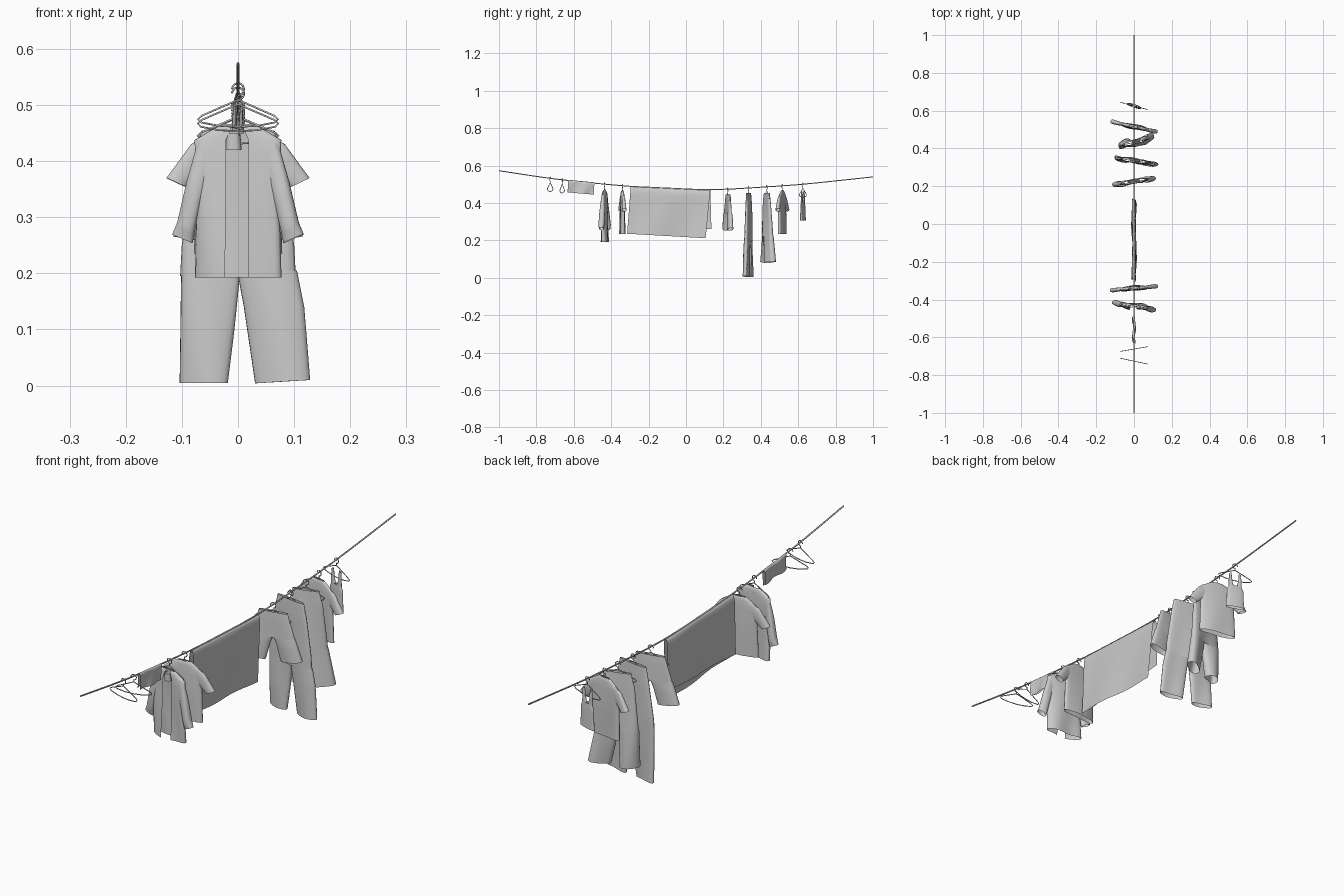
import bpy, math
from mathutils import Vector, Matrix

if "Cube" in bpy.data.objects:
    bpy.data.objects.remove(bpy.data.objects["Cube"])

grey = bpy.data.materials.new("plain_grey")
grey.use_nodes = True
grey.diffuse_color = (0.6, 0.6, 0.6, 1)
grey.node_tree.nodes["Principled BSDF"].inputs["Base Color"].default_value = (0.6, 0.6, 0.6, 1)

LINE = [(-1, .573), (-.7, .527), (-.3, .488), (.13, .468), (.6, .497), (1, .54)]


def line_z(y):
    for (a, za), (b, zb) in zip(LINE, LINE[1:]):
        if y <= b:
            return za + (zb - za) * (y - a) / (b - a)


def placed(y, yaw):
    return Matrix.Translation((0, y, 0)) @ Matrix.Rotation(yaw, 4, 'Z')


def make(name, verts, faces, matrix=None):
    mesh = bpy.data.meshes.new(name)
    mesh.from_pydata(verts, [], faces)
    mesh.materials.append(grey)
    obj = bpy.data.objects.new(name, mesh)
    bpy.context.collection.objects.link(obj)
    if matrix:
        obj.matrix_world = matrix
    for p in mesh.polygons:
        p.use_smooth = True
    return obj


def wire(name, paths, radius, matrix=None):
    """Round wires that follow smooth or straight paths."""
    curve = bpy.data.curves.new(name, 'CURVE')
    curve.dimensions = '3D'
    curve.bevel_depth = radius
    curve.bevel_resolution = 1
    curve.materials.append(grey)
    for pts, closed in paths:
        s = curve.splines.new('POLY')
        s.points.add(len(pts) - 1)
        for p, co in zip(s.points, pts):
            p.co = (*co, 1)
        s.use_cyclic_u = closed
    obj = bpy.data.objects.new(name, curve)
    bpy.context.collection.objects.link(obj)
    if matrix:
        obj.matrix_world = matrix
    return obj


def hanger(name, y, yaw):
    z = line_z(y)
    right = [(.010, 0, -.026), (.066, 0, -.050), (.073, 0, -.056), (.067, 0, -.062), (.035, 0, -.068)]
    loop = [(0, 0, -.022)] + right + [(0, 0, -.070)] + [(-a, b, c) for a, b, c in reversed(right)]
    hook = [(0, 0, -.022), (0, 0, -.013)]
    for i in range(10):
        a = math.radians(-75 + i * 28)
        hook.append((.011 * math.cos(a), 0, -.003 + .011 * math.sin(a)))
    wire(name, [(loop, True), (hook, False)], .0018, Matrix.Translation((0, 0, z)) @ placed(y, yaw))


def tube(name, rows, y, yaw, wave=.003, gap=(), steps=4, n=24):
    """Flattened cloth tube; each row is x, z of both edges, then depth."""
    verts, faces = [], []
    fine = []
    for a, b in zip(rows, rows[1:]):
        fine += [[p + (q - p) * k / steps for p, q in zip(a, b)] for k in range(steps)]
    fine.append(list(rows[-1]))
    for x1, z1, x2, z2, d in fine:
        for i in range(n):
            t = math.tau * i / n
            u = .5 - .5 * math.cos(t)
            s = math.sin(t)
            x, z = x1 + (x2 - x1) * u, z1 + (z2 - z1) * u
            drop = max(0, .46 - z) / .25
            bend = wave * drop * math.sin(x * 45 + z * 9 + y * 20)
            verts.append((x, math.copysign(abs(s) ** .7, s) * d + bend, z))
    for r in range(len(fine) - 1):
        for i in range(n):
            if i in gap:
                continue
            j = (i + 1) % n
            faces.append((r * n + i, r * n + j, r * n + n + j, r * n + n + i))
    return make(name, verts, faces, placed(y, yaw))


def level(x, z, d, cx=0):
    return (cx - x, z, cx + x, z, d)


def mirrored(rows, s):
    return [(s * a, b, s * c, d, e) for a, b, c, d, e in rows]


SIDES = (("left", 1), ("right", -1))


def tee(name, y, yaw):
    tube(name + "_body", [level(.027, .466, .005), level(.042, .457, .008), level(.078, .434, .010),
                          level(.075, .36, .013), level(.079, .235, .014)], y, yaw)
    sleeve = [(.055, .385, .060, .445, .008), (.074, .372, .084, .430, .010), (.094, .354, .128, .370, .012)]
    for side, s in SIDES:
        tube(f"{name}_{side}_sleeve", mirrored(sleeve, s), y, yaw)


def legged(name, y, yaw, hips, legs, wave=.003):
    tube(name + "_hips", hips, y, yaw, wave)
    for (side, s), rows in zip(SIDES, legs):
        tube(f"{name}_{side}_leg", mirrored(rows, s), y, yaw, wave)


def draped(name, y0, y1, sides, spread, seed):
    """Cloth folded over the line; sides give bottom heights and y shifts."""
    nu, nv = 20, 10
    verts, faces = [], []
    for i in range(nu + 1):
        u = i / nu
        y = y0 + (y1 - y0) * u
        top = line_z(y) + .004
        for k in range(-nv, nv + 1):
            za, zb, sa, sb = sides[k > 0]
            t = abs(k) / nv
            f = t ** 1.3
            low = za + (zb - za) * u
            x = math.copysign(spread * min(1, t * 5) ** .5, k) if k else 0
            x += .005 * t * math.sin(u * 9 + seed + t * 2)
            verts.append((x, y + (sa + (sb - sa) * u) * f, top + (low - top) * f))
    w = 2 * nv + 1
    for i in range(nu):
        for k in range(w - 1):
            faces.append((i * w + k, i * w + k + 1, i * w + w + k + 1, i * w + w + k))
    return make(name, verts, faces)


# Clothes line
pts = []
for i in range(41):
    y = -1 + i / 20
    lo, hi = max(-1, y - .12), min(1, y + .12)
    h = min(y - lo, hi - y)
    pts.append((0, y, (line_z(y - h) + 2 * line_z(y) + line_z(y + h)) / 4))
wire("clothes_line", [(pts, False)], .003)

# Hangers, two of them empty
for i, (y, yaw) in enumerate([(-.726, -.21), (-.662, .17), (-.435, -.14), (-.34, .08), (.223, .17),
                              (.335, -.15), (.432, .22), (.515, -.22), (.625, -.26)]):
    hanger(f"hanger_{i + 1}", y, yaw)

# Draped cloths
draped("hand_towel", -.63, -.49, ((.462, .452, .0, -.003), (.457, .445, -.003, -.002)), .006, 1)
draped("bed_sheet", -.295, .13, ((.25, .262, .0, .006), (.236, .212, -.02, -.025)), .010, 3)

# Open jacket
tube("jacket_body", [level(.028, .466, .006), level(.042, .459, .010), level(.078, .438, .012),
                     level(.075, .33, .016), level(.078, .193, .018)], -.435, -.14, .006, gap=(17, 18))
arm = [(.050, .375, .070, .442, .010), (.066, .325, .092, .365, .015),
       (.078, .275, .110, .290, .016), (.082, .254, .119, .270, .012)]
for side, s in SIDES:
    tube(f"jacket_{side}_sleeve", mirrored(arm, s), -.435, -.14, .006)
tube("jacket_collar", [level(.012, .450, .012, -.008), level(.014, .42, .012, -.008)], -.435, -.14)

# Short-sleeved shirts
tee("front_shirt", -.34, .08)
tee("rear_shirt", .515, -.22)

# Shorts
short_leg = [(-.002, .350, .088, .350, .013), (.012, .320, .099, .320, .015), (.030, .252, .117, .266, .016)]
legged("shorts", .225, .17, [level(.058, .447, .008), level(.066, .42, .010), level(.089, .345, .013)],
       [short_leg, short_leg])

# Trousers
legged("long_trousers", .335, -.15,
       [level(.066, .455, .007), level(.078, .40, .011), level(.101, .25, .014), level(.104, .195, .014)],
       [[(-.002, .205, .106, .205, .013), (.010, .14, .119, .14, .014), (.030, .004, .130, .010, .013)],
        [(-.004, .205, .102, .205, .013), (.007, .10, .104, .10, .014), (.018, .005, .106, .005, .013)]])
legged("loose_trousers", .432, .24,
       [level(.052, .455, .008), level(.066, .40, .012), level(.080, .27, .018), level(.084, .22, .020)],
       [[(-.002, .230, .084, .230, .018), (.012, .16, .098, .16, .020), (.030, .080, .112, .088, .022)],
        [(-.002, .230, .084, .230, .018), (.005, .16, .084, .16, .020), (.010, .080, .084, .086, .022)]], .006)

# Vest top
tube("vest_body", [level(.026, .405, .006), level(.036, .385, .007), level(.036, .35, .008),
                   level(.040, .306, .009)], .625, -.26)
for side, s in SIDES:
    tube(f"vest_{side}_strap", mirrored([(.016, .462, .025, .459, .004), (.014, .43, .027, .43, .005),
                                         (.006, .402, .028, .402, .006)], s), .625, -.26)
